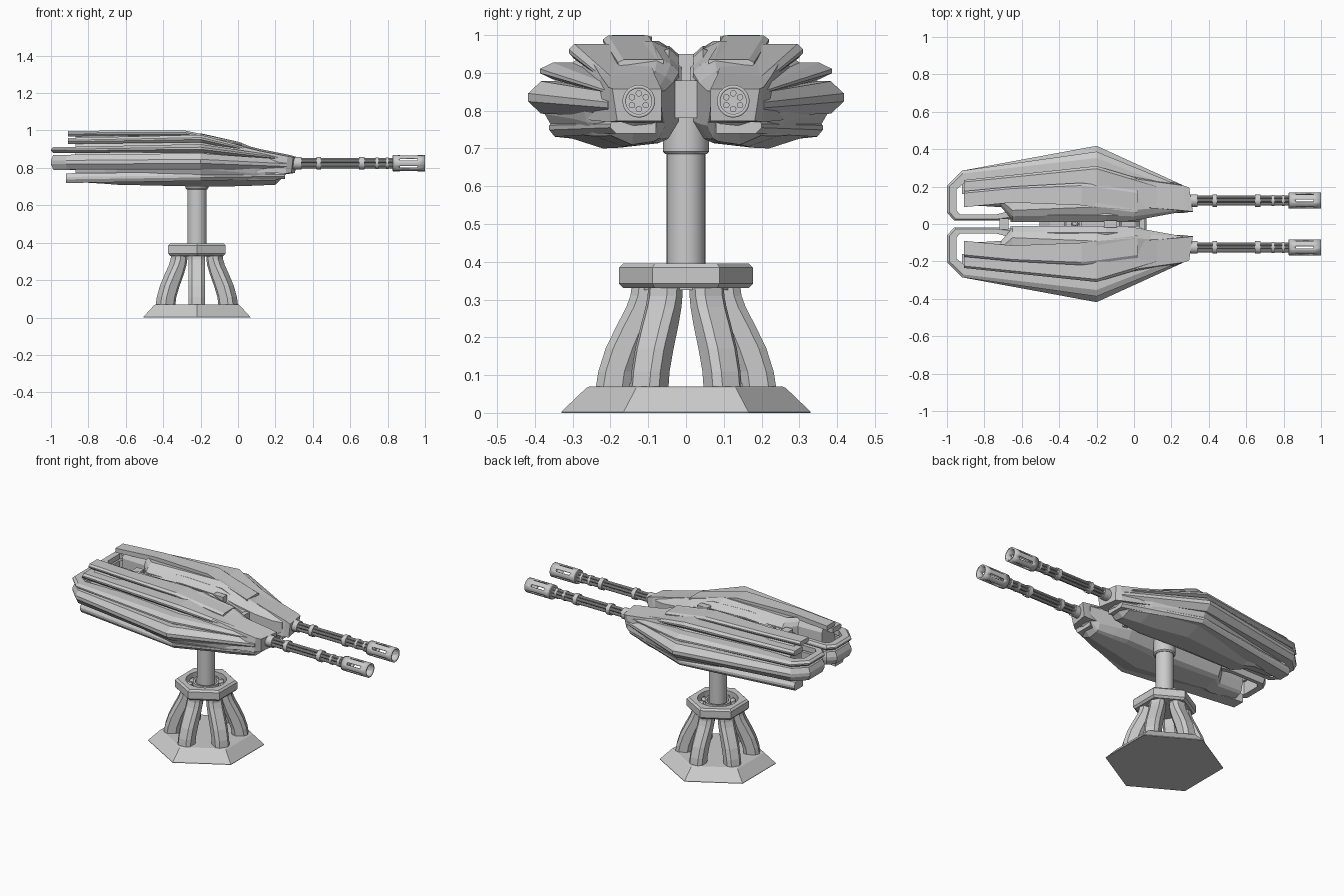
import bpy, bmesh, math
from mathutils import Matrix, Vector

if "Cube" in bpy.data.objects:
    bpy.data.objects.remove(bpy.data.objects["Cube"])

CX = -0.22                      # turret axis in x
GY, GZ = 0.125, 0.825           # gun axis


def finish(name, bm, mirror=False, smooth=False):
    bmesh.ops.recalc_face_normals(bm, faces=bm.faces)
    me = bpy.data.meshes.new(name)
    bm.to_mesh(me)
    bm.free()
    ob = bpy.data.objects.new(name, me)
    bpy.context.collection.objects.link(ob)
    if mirror:
        m = ob.modifiers.new("mirror", 'MIRROR')
        m.use_axis = (False, True, False)
    if smooth:
        bpy.ops.object.select_all(action='DESELECT')
        ob.select_set(True)
        bpy.context.view_layer.objects.active = ob
        bpy.ops.object.shade_smooth_by_angle()
    return ob


def add_loft(bm, sections, closed=False):
    rings = [[bm.verts.new(p) for p in s] for s in sections]
    n = len(rings[0])
    pairs = list(zip(rings, rings[1:] + rings[:1]))
    for a, b in (pairs if closed else pairs[:-1]):
        for i in range(n):
            j = (i + 1) % n
            bm.faces.new((a[i], a[j], b[j], b[i]))
    if not closed:
        bm.faces.new(rings[0])
        bm.faces.new(rings[-1])


def loft(name, sections, **kw):
    bm = bmesh.new()
    add_loft(bm, sections)
    return finish(name, bm, **kw)


def lathe(name, profile, n, closed=False, turn=0.0, **kw):
    """Rings of (radius, z) about the turret axis."""
    bm = bmesh.new()
    add_loft(bm, [[(CX + r * math.cos(turn + k * math.tau / n),
                    r * math.sin(turn + k * math.tau / n), z) for k in range(n)]
                  for r, z in profile], closed)
    return finish(name, bm, **kw)


def tube_x(bm, x0, x1, r, y=GY, z=GZ, n=24):
    m = Matrix.Translation(((x0 + x1) / 2, y, z)) @ Matrix.Rotation(math.pi / 2, 4, 'Y')
    bmesh.ops.create_cone(bm, cap_ends=True, segments=n, radius1=r, radius2=r,
                          depth=x1 - x0, matrix=m)


def box(name, x0, x1, y0, y1, z0, z1, **kw):
    return loft(name, [[(x, y0, z0), (x, y1, z0), (x, y1, z1), (x, y0, z1)] for x in (x0, x1)], **kw)


# Pedestal: hexagonal foot, collar ring and column
lathe("base_plate", [(0.33, 0), (0.33, 0.003), (0.264, 0.066), (0.255, 0.07)], 6, turn=math.pi / 6)
bm = bmesh.new()
rings = []
for r, z in [(0.165, 0.33), (0.177, 0.342), (0.177, 0.385), (0.165, 0.396)]:
    rings.append((r, z))
hexring = []
for r, z in rings + [(0, 0.396), (0, 0.33)]:
    sec = []
    for k in range(24):
        a = math.radians(15 * k + 30)
        # hexagonal outside, round hole inside
        q = r * math.cos(math.pi / 6) / math.cos((math.radians(15 * k)) % (math.pi / 3) - math.pi / 6) if r else 0.115
        sec.append((CX + q * math.cos(a), q * math.sin(a), z))
    hexring.append(sec)
add_loft(bm, hexring, closed=True)
finish("hex_collar", bm)
lathe("bearing_floor", [(0.12, 0.325), (0.12, 0.35)], 24)
lathe("bearing_race", [(0.062, 0.345), (0.062, 0.385), (0.074, 0.385), (0.074, 0.345)], 24, closed=True, smooth=True)
lathe("column", [(0.051, 0.33), (0.051, 0.72)], 32, smooth=True)
lathe("column_head", [(0.055, 0.685), (0.061, 0.692), (0.061, 0.78)], 32, smooth=True)
bm = bmesh.new()
for k in range(12):
    a = k * math.tau / 12
    bmesh.ops.create_uvsphere(bm, u_segments=10, v_segments=6, radius=0.017, matrix=Matrix.Translation(
        (CX + 0.094 * math.cos(a), 0.094 * math.sin(a), 0.362)))
finish("bearing_balls", bm, smooth=True)

# Six curved legs: (z, inner radius, outer radius)
leg = [(0.06, 0.15, 0.24), (0.11, 0.143, 0.232), (0.17, 0.122, 0.213), (0.23, 0.097, 0.184),
       (0.28, 0.08, 0.158), (0.31, 0.075, 0.147), (0.335, 0.074, 0.144)]
bm = bmesh.new()
for k in range(6):
    a = math.radians(30 + 60 * k)
    u, v = Vector((math.cos(a), math.sin(a), 0)), Vector((-math.sin(a), math.cos(a), 0))
    add_loft(bm, [[Vector((CX, 0, z)) + u * r + v * w for r, w in
                   [(ri, -0.028), (ri + 0.02, -0.044), (ro - 0.02, -0.044), (ro, -0.026),
                    (ro, 0.026), (ro - 0.02, 0.044), (ri + 0.02, 0.044), (ri, 0.028)]]
                  for z, ri, ro in leg])
finish("curved_legs", bm)

# Hull core: one faceted section fitted to stations (x, y_in, y_out, z_bottom, z_top)
shape = [(0, .3), (.1, .1), (.19, .05), (.55, 0), (.89, .14), (.97, .32), (1, .49), (.9, .63),
         (.76, .81), (.55, .94), (.2, 1), (.08, .93), (0, .84)]
stations = [(-0.87, 0.10, 0.235, 0.725, 0.98), (-0.71, 0.09, 0.27, 0.715, 0.985),
            (-0.65, 0.02, 0.285, 0.71, 0.985), (-0.2, 0.018, 0.385, 0.70, 0.985),
            (0.0, 0.018, 0.305, 0.702, 0.94), (0.09, 0.035, 0.27, 0.705, 0.905),
            (0.2, 0.055, 0.215, 0.71, 0.88), (0.26, 0.065, 0.195, 0.77, 0.868)]
loft("hull_core", [[(x, yi + u * (yo - yi), zb + v * (zt - zb)) for u, v in shape]
                   for x, yi, yo, zb, zt in stations], mirror=True)

# Nose housing with slanted front plate
loft("gun_housing", [
    [(-0.12, 0.08, 0.80), (-0.12, 0.32, 0.80), (-0.12, 0.26, 0.95), (-0.12, 0.10, 0.962)],
    [(0.12, 0.06, 0.775), (0.12, 0.255, 0.775), (0.12, 0.225, 0.89), (0.12, 0.085, 0.90)],
    [(0.27, 0.06, 0.768), (0.255, 0.205, 0.77), (0.265, 0.205, 0.862), (0.28, 0.07, 0.868)],
    [(0.305, 0.065, 0.773), (0.285, 0.182, 0.773), (0.295, 0.195, 0.858), (0.315, 0.065, 0.858)]],
    mirror=True)


def band(name, path, tip=0.25):
    """Beveled armour strip; path rows are outer x, y, inner x, y, z, half height."""
    secs = []
    for x, y, xi, yi, z, h in path:
        bx, by = x + (xi - x) * tip, y + (yi - y) * tip
        secs.append([(xi, yi, z - h), (bx, by, z - h), (x, y, z - h * 0.25),
                     (x, y, z + h * 0.25), (bx, by, z + h), (xi, yi, z + h)])
    loft(name, secs, mirror=True)


# Two strips that wrap around the back into an open loop
def loop_band(name, front, mid, z, h):
    band(name, [front, mid,
                (-0.92, 0.285, -0.90, 0.225, z, h), (-1.0, 0.205, -0.95, 0.185, z, h),
                (-1.0, 0.06, -0.95, 0.075, z, h), (-0.96, 0.018, -0.93, 0.05, z, h),
                (-0.74, 0.018, -0.74, 0.05, z, h), (-0.66, 0.025, -0.66, 0.07, z, h)])


loop_band("main_loop_strip", (0.26, 0.208, 0.25, 0.12, 0.815, 0.03),
          (-0.2, 0.418, -0.2, 0.28, 0.835, 0.043), 0.83, 0.04)
loop_band("upper_loop_strip", (0.22, 0.215, 0.2, 0.12, 0.852, 0.012),
          (-0.2, 0.387, -0.2, 0.25, 0.905, 0.022), 0.896, 0.016)

# Straight strips: rear, middle and front as (x, y, z, half height)
strips = {
    "shoulder_strip": [(-0.91, 0.235, 0.944, 0.016), (-0.2, 0.31, 0.957, 0.02), (0.12, 0.215, 0.882, 0.01)],
    "roof_strip": [(-0.91, 0.175, 0.982, 0.014), (-0.65, 0.20, 0.986, 0.014),
                   (-0.28, 0.22, 0.985, 0.014), (0.02, 0.18, 0.925, 0.01)],
    "belly_strip": [(-0.92, 0.245, 0.745, 0.026), (-0.2, 0.362, 0.755, 0.024), (0.25, 0.20, 0.76, 0.02)],
}
for name, rows in strips.items():
    band(name, [(x, y, x, y - (0.085 if x < -0.6 else 0.12), z, h) for x, y, z, h in rows], tip=0.12)

# Inner cheek ridge and links between the two halves
loft("inner_cheek", [[(x, y, z0) for y, z0 in
                      [(0.012, 0.80), (0.05, 0.79), (0.07, zt - 0.01), (0.045, zt), (0.012, zt - 0.03)]]
                     for x, zt in [(-0.66, 0.955), (-0.4, 0.972), (-0.15, 0.965), (0.04, 0.90)]], mirror=True)
box("rear_link", -0.72, -0.67, -0.03, 0.03, 0.80, 0.95)
box("middle_link", -0.16, -0.09, -0.02, 0.02, 0.80, 0.95)
box("front_link", 0.03, 0.06, -0.04, 0.04, 0.78, 0.88)

# Rotary guns: sleeve, clamps and six barrels
bm = bmesh.new()
for x0, x1, r in [(0.28, 0.34, 0.034), (0.42, 0.445, 0.034), (0.648, 0.675, 0.034),
                  (0.735, 0.75, 0.03), (0.79, 0.805, 0.03), (0.825, 0.835, 0.042)]:
    tube_x(bm, x0, x1, r)
finish("gun_clamps", bm, mirror=True, smooth=True)
bm = bmesh.new()
for k in range(6):
    a = math.radians(30 + 60 * k)
    tube_x(bm, 0.33, 0.85, 0.0085, GY + 0.021 * math.cos(a), GZ + 0.021 * math.sin(a), 10)
tube_x(bm, 0.33, 0.83, 0.01, n=10)
finish("gun_barrels", bm, mirror=True, smooth=True)

# Slotted hollow muzzles
bm = bmesh.new()
rows = [[bm.verts.new((x, GY + 0.043 * math.cos(math.radians(10 * k)), GZ + 0.043 * math.sin(math.radians(10 * k))))
         for k in range(36)] for x in (0.83, 0.865, 0.96, 1.0)]
for i in range(3):
    for k in range(36):
        if i == 1 and k % 6 in (2, 3):
            continue
        j = (k + 1) % 36
        bm.faces.new((rows[i][k], rows[i][j], rows[i + 1][j], rows[i + 1][k]))
muzzle = finish("gun_muzzle", bm, mirror=True, smooth=True)
solid = muzzle.modifiers.new("wall", 'SOLIDIFY')
solid.thickness = 0.009
solid.offset = -1
